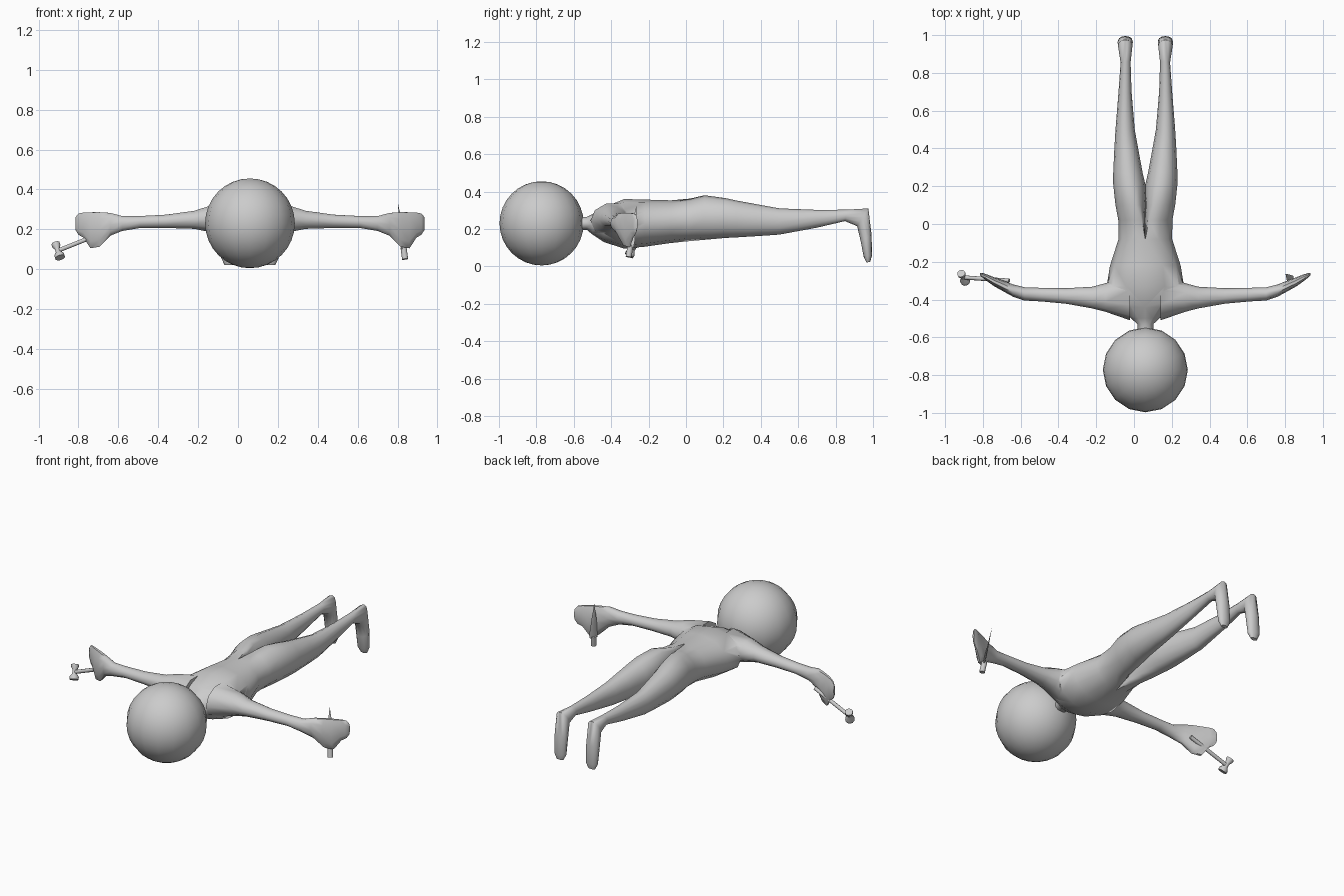
import bpy, bmesh, math
from mathutils import Vector

if "Cube" in bpy.data.objects:
    bpy.data.objects.remove(bpy.data.objects["Cube"])

CX = 0.06  # symmetry line of the figure
grey = bpy.data.materials.new("plain_grey")
grey.diffuse_color = (0.6, 0.6, 0.6, 1)
grey.use_nodes = True
grey.node_tree.nodes["Principled BSDF"].inputs["Base Color"].default_value = grey.diffuse_color


def make(name, rings, mirror=False):
    """Skin closed rings into a tube with capped ends."""
    bm = bmesh.new()
    vs = [[bm.verts.new(p) for p in r] for r in rings]
    n = len(vs[0])
    for a, b in zip(vs, vs[1:]):
        for k in range(n):
            bm.faces.new((a[k], a[(k + 1) % n], b[(k + 1) % n], b[k]))
    bm.faces.new(vs[0])
    bm.faces.new(vs[-1][::-1])
    if mirror:  # drop the faces lying on the symmetry plane, then reflect
        inner = [f for f in bm.faces if all(abs(v.co.x) < 1e-5 for v in f.verts)]
        bmesh.ops.delete(bm, geom=inner, context='FACES')
        geo = bmesh.ops.duplicate(bm, geom=bm.verts[:] + bm.edges[:] + bm.faces[:])
        for e in geo['geom']:
            if isinstance(e, bmesh.types.BMVert):
                e.co.x *= -1
        for v in bm.verts:
            v.co.x += CX
    bmesh.ops.remove_doubles(bm, verts=bm.verts, dist=1e-4)
    bmesh.ops.dissolve_degenerate(bm, edges=bm.edges, dist=1e-5)
    bmesh.ops.recalc_face_normals(bm, faces=bm.faces)
    me = bpy.data.meshes.new(name)
    bm.to_mesh(me)
    bm.free()
    ob = bpy.data.objects.new(name, me)
    bpy.context.collection.objects.link(ob)
    me.materials.append(grey)
    return ob


def smooth(ob, angle=50):
    bpy.ops.object.select_all(action='DESELECT')
    ob.select_set(True)
    bpy.context.view_layer.objects.active = ob
    bpy.ops.object.convert(target='MESH')
    bpy.ops.object.shade_smooth_by_angle(angle=math.radians(angle))


def body_ring(y0, z0, y1, z1, xi, xm, xo):
    """Ring from belly point to back point, with inner, middle and outer x."""
    pts = []
    for k in range(12):
        a = -math.pi / 2 + k * math.pi / 6
        c, t = math.cos(a), (math.sin(a) + 1) / 2
        x = xm + c * ((xo - xm) if c > 0 else (xm - xi))
        pts.append((max(x, 0), y0 + (y1 - y0) * t, z0 + (z1 - z0) * t))
    return pts


# torso, legs and feet: one half, neck to toe
body = make("body", [body_ring(*r) for r in [
    (-.58, .195, -.58, .265, 0, 0, .042),
    (-.53, .195, -.53, .265, 0, 0, .042),
    (-.50, .17, -.50, .28, 0, 0, .075),
    (-.44, .13, -.44, .315, 0, 0, .15),
    (-.33, .095, -.33, .36, 0, 0, .205),
    (-.22, .105, -.22, .357, 0, 0, .187),
    (-.08, .125, -.08, .353, 0, 0, .142),
    (.02, .135, .02, .362, 0, .02, .143),
    (.10, .142, .10, .38, 0, .05, .158),
    (.21, .152, .21, .365, 0, .08, .170),
    (.27, .155, .27, .352, .014, .09, .170),
    (.40, .163, .40, .328, .038, .10, .164),
    (.50, .17, .50, .31, .056, .107, .158),
    (.70, .207, .70, .302, .073, .107, .142),
    (.85, .242, .86, .303, .078, .105, .131),
    (.915, .215, .975, .31, .068, .107, .145),
    (.935, .13, .992, .17, .066, .107, .147),
    (.95, .05, .995, .06, .068, .107, .144),
    (.965, .02, .985, .025, .085, .107, .128),
]], mirror=True)


# arms and mitten hands: offset, y range, z range
def arm_ring(x, y0, y1, z0, z1):
    ym, zm = (y0 + y1) / 2, (z0 + z1) / 2
    return [(x, ym + (y1 - y0) / 2 * math.cos(k * math.pi / 5),
             zm + (z1 - z0) / 2 * math.sin(k * math.pi / 5 + .001)) for k in range(10)]


arms = make("arms", [arm_ring(*r) for r in [
    (.08, -.51, -.27, .15, .34),
    (.21, -.465, -.313, .185, .318),
    (.28, -.447, -.332, .20, .295),
    (.42, -.422, -.34, .205, .275),
    (.55, -.41, -.338, .205, .268),
    (.64, -.405, -.335, .19, .268),
    (.70, -.385, -.32, .165, .285),
    (.755, -.355, -.298, .108, .29),
    (.80, -.33, -.282, .10, .29),
    (.835, -.305, -.268, .155, .287),
    (.86, -.285, -.26, .17, .282),
    (.875, -.272, -.258, .195, .262),
]], mirror=True)

mod = body.modifiers.new("join_arms", 'BOOLEAN')
mod.operation, mod.solver, mod.object = 'UNION', 'EXACT', arms
smooth(body, 60)
bpy.data.objects.remove(arms)

# head
bpy.ops.mesh.primitive_uv_sphere_add(segments=16, ring_count=16, radius=.225,
                                     location=(CX, -.772, .23))
head = bpy.context.object
head.name = "head"
head.data.materials.append(grey)
smooth(head)


# hand tools
def rod(name, start, end, profile, flat=1, n=10, side=(0, 1, 0)):
    """Turned rod along a line; profile holds (position, radius) pairs."""
    s, e = Vector(start), Vector(end)
    d = (e - s).normalized()
    u = (Vector(side) - d * d.dot(Vector(side))).normalized()
    w = d.cross(u)
    rings = [[s.lerp(e, t) + u * r * math.cos(k * math.tau / n)
              + w * r * flat * math.sin(k * math.tau / n) for k in range(n)]
             for t, r in profile]
    smooth(make(name, rings), 40)


rod("hammer_handle", (-.66, -.30, .19), (-.90, -.283, .094), [(0, .011), (1, .011)])
rod("hammer_head", (-.915, -.262, .128), (-.892, -.305, .058),
    [(0, .022), (.15, .022), (.35, .013), (.6, .013), (.8, .026), (1, .026)])
rod("knife_handle", (.838, -.307, .05), (.83, -.297, .11), [(0, .016), (1, .016)])
rod("knife_blade", (.832, -.298, .10), (.803, -.264, .325),
    [(0, .022), (.15, .024), (.6, .013), (1, .0006)], flat=.25, n=6, side=(.6, .8, 0))
